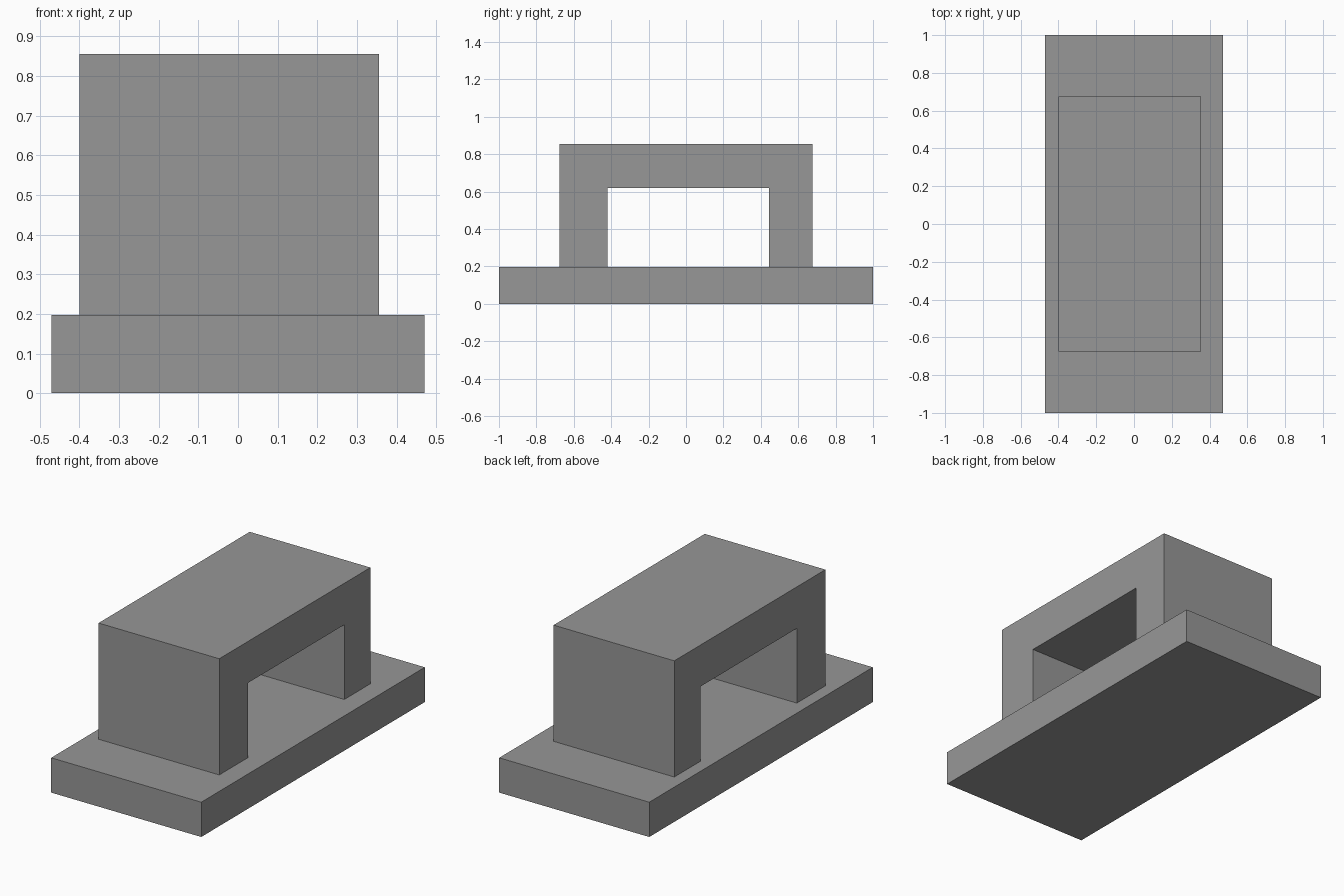
import bpy
import bmesh

cube = bpy.data.objects.get("Cube")
if cube:
    bpy.data.objects.remove(cube, do_unlink=True)

grey = bpy.data.materials.new("plain grey")
grey.use_nodes = True
colour = (0.31, 0.31, 0.31, 1)
grey.diffuse_color = colour
grey.node_tree.nodes["Principled BSDF"].inputs["Base Color"].default_value = colour


def extrude_profile(name, profile, x_min, x_max):
    """Extrude a closed (y, z) outline along x into a solid."""
    bm = bmesh.new()
    face = bm.faces.new([bm.verts.new((x_min, y, z)) for y, z in profile])
    result = bmesh.ops.extrude_face_region(bm, geom=[face])
    moved = [v for v in result["geom"] if isinstance(v, bmesh.types.BMVert)]
    bmesh.ops.translate(bm, verts=moved, vec=(x_max - x_min, 0, 0))
    # Keep the starting cap so that the solid is closed
    if not face.is_valid:
        bmesh.ops.holes_fill(bm, edges=bm.edges[:], sides=0)
    bmesh.ops.recalc_face_normals(bm, faces=bm.faces[:])
    mesh = bpy.data.meshes.new(name)
    bm.to_mesh(mesh)
    bm.free()
    mesh.materials.append(grey)
    obj = bpy.data.objects.new(name, mesh)
    bpy.context.collection.objects.link(obj)
    return obj


base_top = 0.197

# Flat base slab
extrude_profile("base_slab",
                [(-1, 0), (1, 0), (1, base_top), (-1, base_top)],
                -0.47, 0.47)

# Arch with two legs and a rectangular opening, set slightly to one side
extrude_profile("arch",
                [(-0.676, base_top), (-0.42, base_top), (-0.42, 0.62), (0.443, 0.62),
                 (0.443, base_top), (0.676, base_top), (0.676, 0.855), (-0.676, 0.855)],
                -0.40, 0.356)
